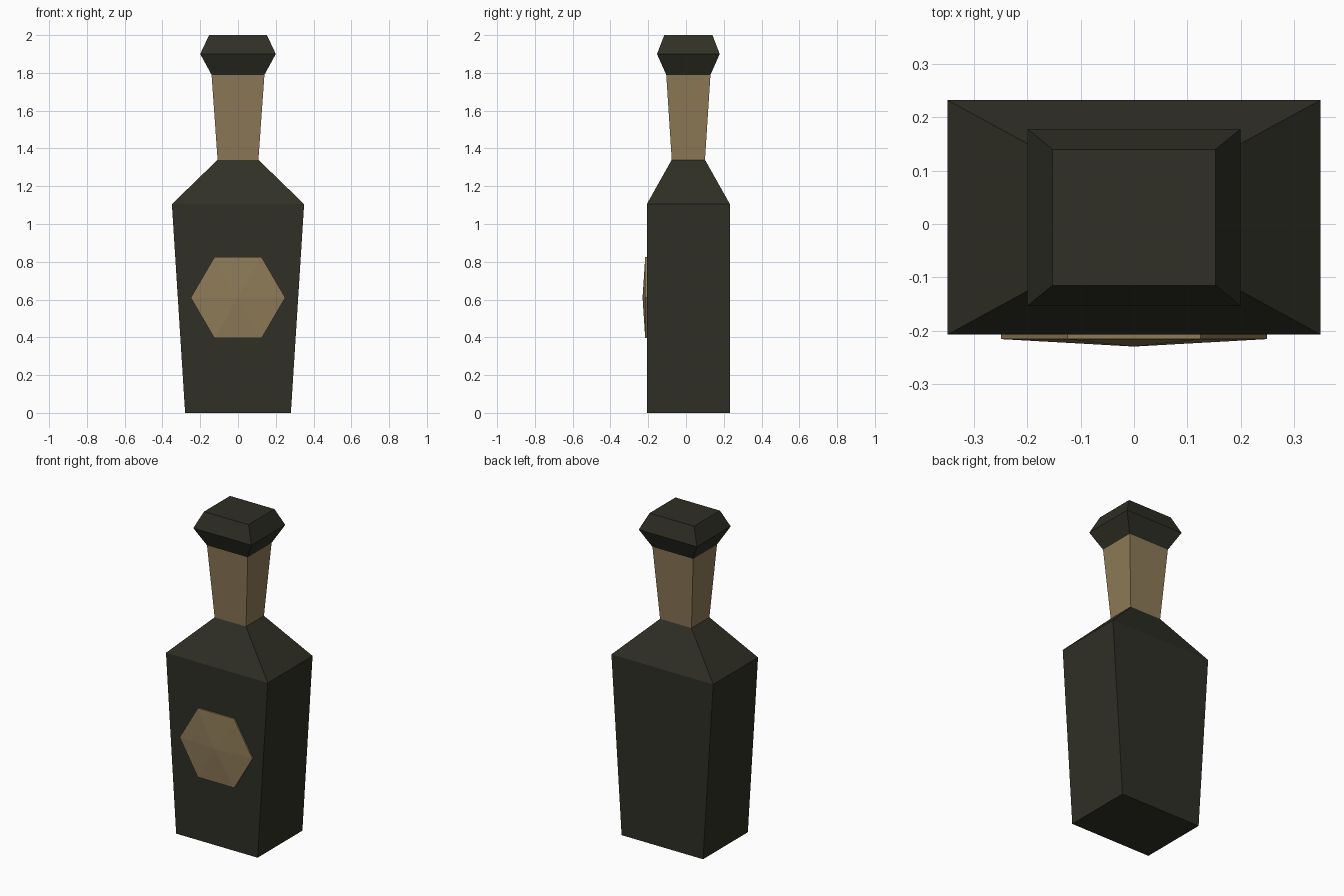
import bpy, bmesh, math

if "Cube" in bpy.data.objects:
    bpy.data.objects.remove(bpy.data.objects["Cube"])

YC = 0.0125  # depth centre of the bottle


def material(name, rgb):
    m = bpy.data.materials.new(name)
    m.diffuse_color = (*rgb, 1)
    m.use_nodes = True
    m.node_tree.nodes["Principled BSDF"].inputs["Base Color"].default_value = m.diffuse_color
    return m


DARK = material("dark olive glass", (0.029, 0.029, 0.019))
TAN = material("tan paper", (0.27, 0.197, 0.098))


def finish(name, bm, mat):
    bmesh.ops.recalc_face_normals(bm, faces=bm.faces)
    me = bpy.data.meshes.new(name)
    bm.to_mesh(me)
    bm.free()
    me.materials.append(mat)
    bpy.context.collection.objects.link(bpy.data.objects.new(name, me))


def loft(name, sections, mat, bottom=False, top=False):
    """Rectangular sections (z, half width, half depth) joined by flat sides."""
    bm = bmesh.new()
    rings = [[bm.verts.new((sx * w, YC + sy * d, z))
              for sx, sy in ((-1, -1), (1, -1), (1, 1), (-1, 1))]
             for z, w, d in sections]
    for a, b in zip(rings, rings[1:]):
        for i in range(4):
            j = (i + 1) % 4
            bm.faces.new((a[i], a[j], b[j], b[i]))
    if bottom:
        bm.faces.new(rings[0][::-1])
    if top:
        bm.faces.new(rings[-1])
    # open lofts are wound outwards already; recalc keeps that
    finish(name, bm, mat)


# Bottle body with sloping shoulders, neck wrap and faceted stopper
loft("bottle_body", [(0, 0.28, 0.22), (1.105, 0.35, 0.22), (1.34, 0.108, 0.088)],
     DARK, bottom=True)
loft("neck_wrap", [(1.34, 0.108, 0.088), (1.79, 0.14, 0.117)], TAN)
loft("stopper", [(1.79, 0.14, 0.117), (1.90, 0.20, 0.166), (2.0, 0.153, 0.1275)],
     DARK, top=True)

# Hexagonal front label, slightly raised to a centre point
bm = bmesh.new()
hexagon = [(0.25 * math.cos(k * math.pi / 3), 0.61 + 0.25 * math.sin(k * math.pi / 3) * 0.99)
           for k in range(6)]
back = [bm.verts.new((x, -0.207, z)) for x, z in hexagon]
rim = [bm.verts.new((x, -0.216, z)) for x, z in hexagon]
peak = bm.verts.new((0, -0.23, 0.61))
for i in range(6):
    j = (i + 1) % 6
    bm.faces.new((back[i], back[j], rim[j], rim[i]))
    bm.faces.new((rim[i], rim[j], peak))
finish("front_label", bm, TAN)
